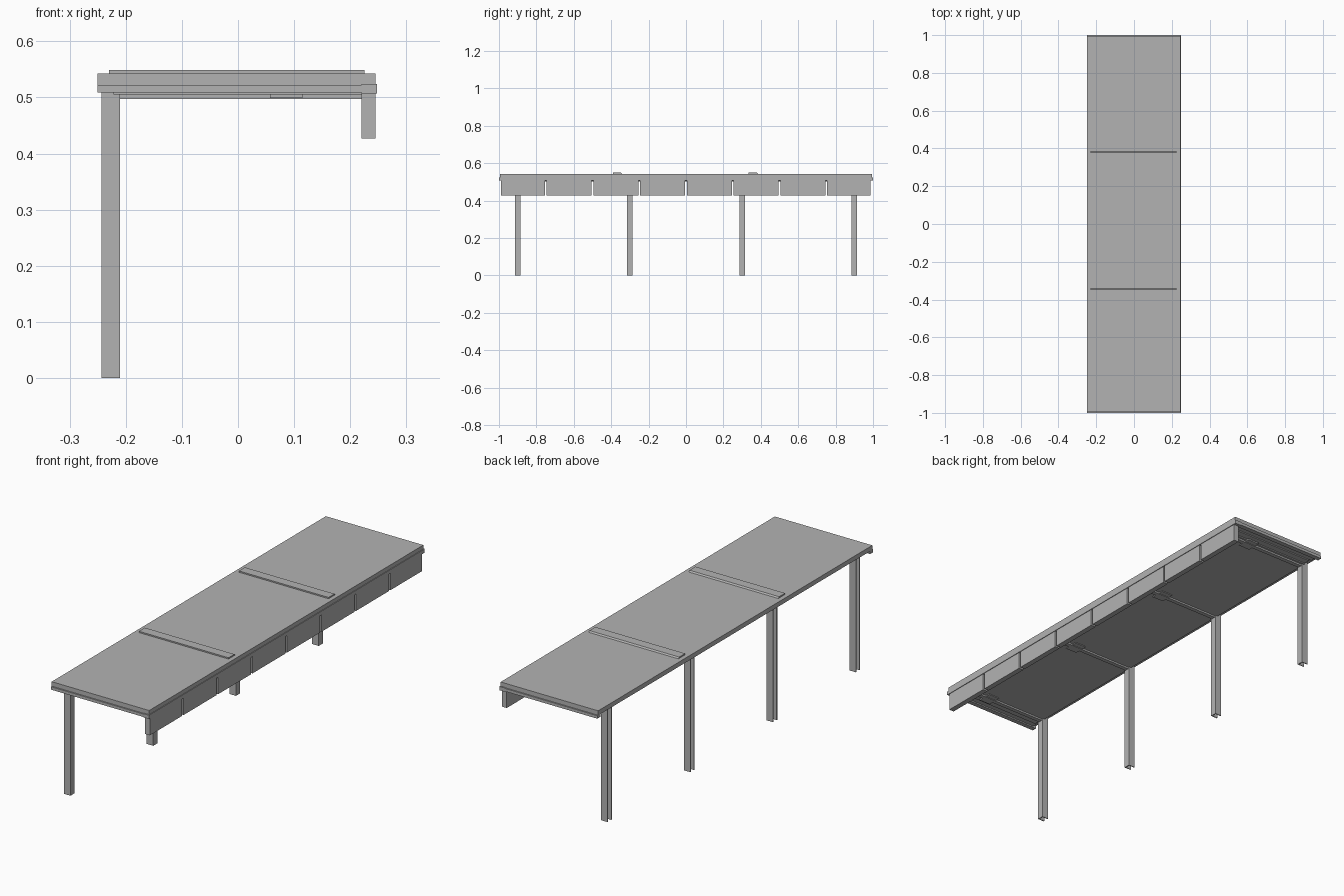
import bpy
import bmesh

cube = bpy.data.objects.get("Cube")
if cube:
    bpy.data.objects.remove(cube, do_unlink=True)

GREY = (0.45, 0.45, 0.45, 1.0)
metal = bpy.data.materials.new("painted grey metal")
metal.use_nodes = True
metal.diffuse_color = GREY
metal.node_tree.nodes["Principled BSDF"].inputs["Base Color"].default_value = GREY


def finish(name, bm):
    bmesh.ops.recalc_face_normals(bm, faces=bm.faces)
    mesh = bpy.data.meshes.new(name)
    bm.to_mesh(mesh)
    bm.free()
    mesh.materials.append(metal)
    obj = bpy.data.objects.new(name, mesh)
    bpy.context.collection.objects.link(obj)
    return obj


def prism(name, outline, lo, hi, place):
    """Extrude a 2D outline from lo to hi; place maps (a, b, t) to x, y, z."""
    bm = bmesh.new()
    face = bm.faces.new([bm.verts.new(place(a, b, lo)) for a, b in outline])
    move = [h - l for h, l in zip(place(0, 0, hi), place(0, 0, lo))]
    new = bmesh.ops.extrude_face_region(bm, geom=[face], use_keep_orig=True)["geom"]
    bmesh.ops.translate(bm, vec=move,
                        verts=[v for v in new if isinstance(v, bmesh.types.BMVert)])
    return finish(name, bm)


def box(name, x, y, z):
    outline = [(x[0], y[0]), (x[1], y[0]), (x[1], y[1]), (x[0], y[1])]
    return prism(name, outline, z[0], z[1], lambda a, b, t: (a, b, t))


# Roof slab and the shallower deck beneath it
box("roof_slab", (-0.25, 0.245), (-0.994, 0.994), (0.522, 0.543))
box("roof_deck", (-0.222, 0.222), (-0.92, 0.92), (0.505, 0.5225))

# Ceiling panels between the post lines
for i in range(3):
    mid = (i - 1) * 0.6
    box("ceiling_panel", (-0.205, 0.21), (mid - 0.285, mid + 0.285), (0.503, 0.506))

# Stepped trim and drip lips on both ends
for s in (-1, 1):
    def span(a, b):
        return tuple(sorted((s * a, s * b)))
    box("end_lip", (-0.25, 0.247), span(0.978, 1.0), (0.509, 0.5225))
    box("end_step_outer", (-0.235, 0.222), span(0.95, 0.978), (0.515, 0.5225))
    box("end_step_inner", (-0.222, 0.222), span(0.92, 0.95), (0.51, 0.5225))

# Front gutter along the long edge
box("gutter", (0.22, 0.248), (-1.0, 1.0), (0.507, 0.524))

# Raised joint covers on the roof, each thinning toward the back
for y in (-0.365, 0.36):
    wedge = [(y - 0.025, 0.542), (y + 0.025, 0.542), (y + 0.018, 0.549), (y - 0.025, 0.549)]
    prism("joint_cover", wedge, -0.23, 0.225, lambda a, b, t: (t, a, b))

# Fascia panels with narrow gaps
for i in range(8):
    y = -1 + i * 0.25
    start = y + (0.011 if i == 0 else 0.005)
    end = y + (0.236 if i == 7 else 0.245)
    box("fascia_panel", (0.22, 0.245), (start, end), (0.427, 0.51))

# Channel posts open at the back, with a cross beam and a lamp on each line
T = 0.004
for y in (-0.9, -0.3, 0.3, 0.9):
    x0, x1, y0, y1 = -0.243, -0.21, y - 0.015, y + 0.015
    channel = [(x0, y0), (x1, y0), (x1, y1), (x0, y1),
               (x0, y1 - T), (x1 - T, y1 - T), (x1 - T, y0 + T), (x0, y0 + T)]
    prism("post", channel, 0.0, 0.5225, lambda a, b, t: (a, b, t))
    box("cross_beam", (-0.211, 0.221), (y - 0.01, y + 0.01), (0.497, 0.506))
    box("lamp", (0.057, 0.115), (y - 0.033, y + 0.033), (0.4995, 0.506))
